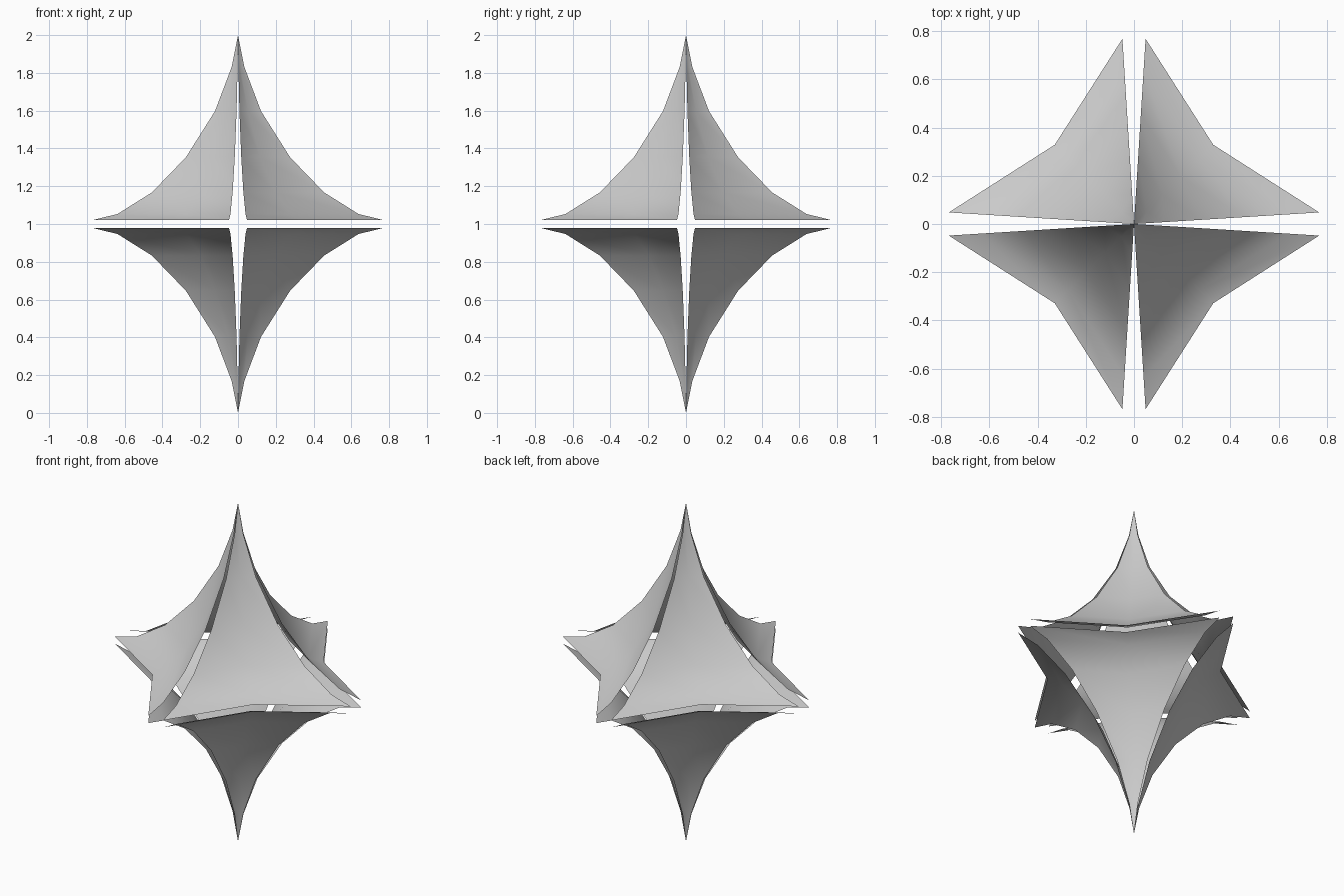
import bpy, bmesh

if "Cube" in bpy.data.objects:
    bpy.data.objects.remove(bpy.data.objects["Cube"])

# (radius factor, height above the middle) from tip down to the equator gap
PROFILE = [(0.0, 1.0), (0.034, 0.83), (0.122, 0.597), (0.276, 0.353),
           (0.456, 0.167), (0.638, 0.053), (0.769, 0.021)]
# concave astroid arc across one quadrant, at the widest row
ARC = [(0.769, 0.048), (0.329, 0.329), (0.048, 0.769)]
WIDEST = PROFILE[-1][0]


def star_shell(name, sx, sy, sz):
    """One open curved shell filling a single octant of the star."""
    bm = bmesh.new()
    tip = bm.verts.new((0, 0, 1 + sz))
    rows = []
    for r, h in PROFILE[1:]:
        k = r / WIDEST
        rows.append([bm.verts.new((sx * x * k, sy * y * k, 1 + sz * h)) for x, y in ARC])
    flip = sx * sy * sz < 0

    def face(vs):
        bm.faces.new(vs[::-1] if flip else vs).smooth = True

    for i in range(len(ARC) - 1):
        face([tip, rows[0][i], rows[0][i + 1]])
        for a, b in zip(rows, rows[1:]):
            face([a[i], b[i], b[i + 1], a[i + 1]])
    mesh = bpy.data.meshes.new(name)
    bm.to_mesh(mesh)
    bm.free()
    bpy.context.collection.objects.link(bpy.data.objects.new(name, mesh))


# Eight mirrored shells, separated by narrow gaps
for sz, level in ((1, "upper"), (-1, "lower")):
    for sy, depth in ((-1, "front"), (1, "back")):
        for sx, side in ((-1, "left"), (1, "right")):
            star_shell(f"{level}_{depth}_{side}_shell", sx, sy, sz)
